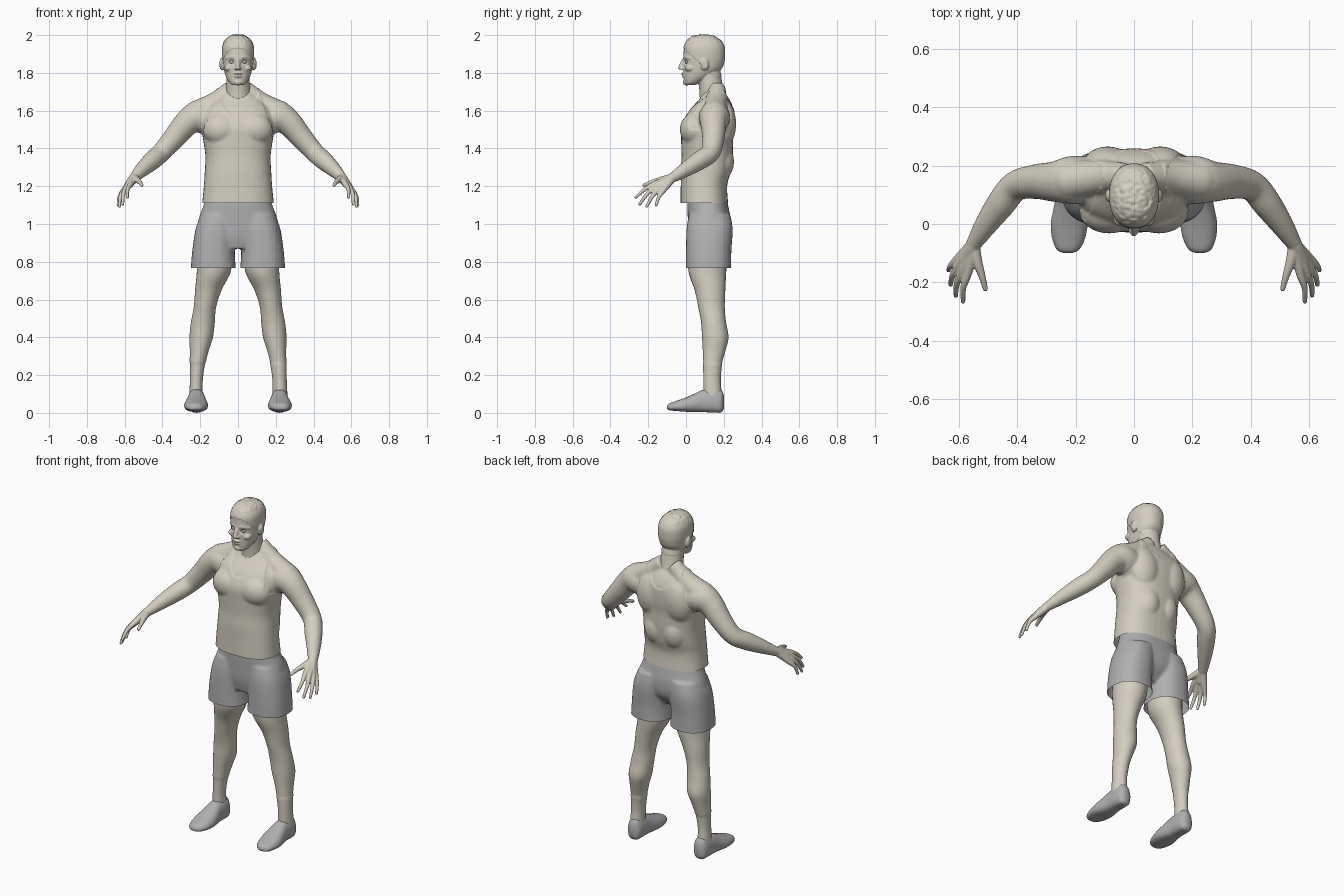
import bpy, bmesh, math
from mathutils import Vector, Matrix, noise

cube = bpy.data.objects.get("Cube")
if cube:
    bpy.data.objects.remove(cube, do_unlink=True)


def material(name, rgb):
    mat = bpy.data.materials.new(name)
    mat.use_nodes = True
    mat.diffuse_color = (*rgb, 1)
    mat.node_tree.nodes["Principled BSDF"].inputs["Base Color"].default_value = (*rgb, 1)
    return mat


SKIN = material("pale skin", (.66, .62, .53))
GREY = material("grey cloth and hair", (.44, .44, .45))


# ---------- shape helpers ----------
def spline(keys, steps=5):
    """Smoothly interpolate rows of numbers."""
    rows = [Vector(k) for k in keys]
    out = []
    for i in range(len(rows) - 1):
        a, b = rows[max(i - 1, 0)], rows[i]
        c, d = rows[i + 1], rows[min(i + 2, len(rows) - 1)]
        for s in range(steps):
            t = s / steps
            m, n = (c - a) / 2, (d - b) / 2
            out.append(b + m * t + (3 * (c - b) - 2 * m - n) * t ** 2
                       + (2 * (b - c) + m + n) * t ** 3)
    return out + [rows[-1]]


def circle(power=2, sides=32):
    """Unit superellipse points."""
    for i in range(sides):
        a = math.tau * i / sides
        c, s = math.cos(a), math.sin(a)
        yield (math.copysign(abs(c) ** (2 / power), c),
               math.copysign(abs(s) ** (2 / power), s))


def skin_rings(bm, rings):
    """Bridge rings of points into a closed tube."""
    loops = [[bm.verts.new(p) for p in ring] for ring in rings]
    n = len(loops[0])
    for lo, hi in zip(loops, loops[1:]):
        for i in range(n):
            j = (i + 1) % n
            bm.faces.new((lo[i], lo[j], hi[j], hi[i]))
    bm.faces.new(loops[0][::-1])
    bm.faces.new(loops[-1])


def stack(bm, keys, power=2):
    """Horizontal sections: x, y, z, half width, half depth."""
    skin_rings(bm, [[(x + rx * c, y + ry * s, z) for c, s in circle(power)]
                    for x, y, z, rx, ry in spline(keys)])


def blob(bm, centre, size):
    mat = Matrix.Translation(centre) @ Matrix.Diagonal((*size, 1))
    bmesh.ops.create_icosphere(bm, subdivisions=3, radius=1, matrix=mat)


def limb(bm, keys):
    """Round tube along x, y, z, radius, with a rounded tip."""
    rows = spline(keys)
    rings = []
    for i, row in enumerate(rows):
        way = rows[min(i + 1, len(rows) - 1)].xyz - rows[max(i - 1, 0)].xyz
        turn = way.to_track_quat('Z', 'Y')
        rings.append([row.xyz + turn @ Vector((c, s, 0)) * row[3]
                      for c, s in circle(sides=20)])
    skin_rings(bm, rings)
    blob(bm, rows[-1].xyz, [rows[-1][3]] * 3)


def mirror(bm):
    copy = bmesh.ops.duplicate(bm, geom=bm.verts[:] + bm.edges[:] + bm.faces[:])
    for v in copy["geom"]:
        if isinstance(v, bmesh.types.BMVert):
            v.co.x *= -1


def fuse(ob, voxel, smooth):
    """Merge overlapping parts into one smooth surface."""
    mod = ob.modifiers.new("fuse", 'REMESH')
    mod.mode, mod.voxel_size = 'VOXEL', voxel
    mod = ob.modifiers.new("soften", 'SMOOTH')
    mod.factor, mod.iterations = .5, smooth
    graph = bpy.context.evaluated_depsgraph_get()
    mesh = bpy.data.meshes.new_from_object(ob.evaluated_get(graph))
    ob.modifiers.clear()
    ob.data = mesh


def finish(name, bm, base=SKIN, voxel=0, smooth=3, field=None, lift=0, hem=None, sculpt=None):
    """Make the object; faces where field > 0 turn grey along a clean cut."""
    bmesh.ops.recalc_face_normals(bm, faces=bm.faces)
    ob = bpy.data.objects.new(name, bpy.data.meshes.new(name))
    bpy.context.collection.objects.link(ob)
    bm.to_mesh(ob.data)
    bm.free()
    if voxel:
        fuse(ob, voxel, smooth)
    bm = bmesh.new()
    bm.from_mesh(ob.data)
    if hem:
        bmesh.ops.bisect_plane(bm, geom=bm.verts[:] + bm.edges[:] + bm.faces[:],
                               plane_co=(0, 0, hem), plane_no=(0, 0, 1), clear_inner=True)
    if sculpt:
        for v in bm.verts:
            v.co += sculpt(v.co)
    if field:
        value = {v: field(v.co) for v in bm.verts}
        cuts = []
        for e in bm.edges[:]:
            a, b = e.verts
            if value[a] * value[b] < 0:
                t = value[a] / (value[a] - value[b])
                cuts.append(bmesh.utils.edge_split(e, a, min(max(t, .03), .97))[1])
        bmesh.ops.connect_verts(bm, verts=cuts)
        bm.normal_update()
        for f in bm.faces:
            f.material_index = int(field(f.calc_center_median()) > 0)
        moves = [(v, v.normal * lift) for v, f in value.items() if f > 0]
        for v, step in moves:
            v.co += step
    for f in bm.faces:
        f.smooth = True
    bm.to_mesh(ob.data)
    bm.free()
    ob.data.materials.clear()
    for mat in (base, GREY):
        ob.data.materials.append(mat)
    return ob


def ramp(z, points):
    """Piecewise linear lookup."""
    for (z0, w0), (z1, w1) in zip(points, points[1:]):
        if z < z1:
            return w0 + (w1 - w0) * max(0, (z - z0) / (z1 - z0))
    return points[-1][1]


# ---------- torso and arms, with vest ----------
def vest(p):
    x = abs(p.x)
    arm_edge = ramp(p.z, [(1.43, .225), (1.48, .195), (1.53, .167), (1.62, .14), (1.71, .112)])
    scoop = 1.57 if p.y < .15 else 1.6
    neck_edge = .1 * (max(p.z - scoop, 0) / .11) ** .45
    return min(arm_edge - x, max(x - neck_edge, scoop - p.z))


bm = bmesh.new()
limb(bm, [(.15, .15, 1.55, .08), (.215, .15, 1.565, .083), (.27, .145, 1.535, .07),
          (.335, .145, 1.46, .06), (.405, .13, 1.38, .052), (.455, .07, 1.335, .05),
          (.505, 0, 1.29, .04), (.55, -.07, 1.245, .027)])
limb(bm, [(.03, .165, 1.72, .045), (.12, .16, 1.64, .058), (.22, .15, 1.585, .068)])
blob(bm, (.085, .045, 1.5), (.1, .075, .085))   # chest
blob(bm, (.09, .19, 1.53), (.09, .073, .13))    # shoulder blade
blob(bm, (.06, .16, 1.33), (.08, .092, .11))    # lower back
mirror(bm)
stack(bm, [(0, .098, 1.08, .19, .125), (0, .095, 1.2, .178, .12), (0, .105, 1.28, .173, .13),
           (0, .112, 1.36, .17, .133), (0, .112, 1.45, .182, .135), (0, .117, 1.52, .192, .138),
           (0, .135, 1.6, .18, .118), (0, .15, 1.66, .12, .08), (0, .145, 1.7, .068, .055)], 2.4)
finish("torso_and_arms", bm, voxel=.008, smooth=4, field=vest, lift=.003, hem=1.112)

# ---------- hands ----------
bm = bmesh.new()
fingers = [((.568, -.165, 1.212), (.585, -.265, 1.142)), ((.588, -.16, 1.198), (.61, -.245, 1.105)),
           ((.6, -.142, 1.186), (.628, -.208, 1.093)), ((.604, -.12, 1.178), (.635, -.158, 1.1))]
for knuckle, tip in fingers:
    mid = Vector(knuckle).lerp(tip, .5) + Vector((.008, -.004, .006))
    limb(bm, [(.55, -.07, 1.245, .022), (*knuckle, .015), (*mid, .0105), (*tip, .008)])
limb(bm, [(.55, -.07, 1.245, .022), (.538, -.125, 1.235, .018),
          (.52, -.18, 1.222, .012), (.509, -.222, 1.206, .009)])
limb(bm, [(.535, -.045, 1.26, .028), (.555, -.08, 1.24, .025), (.577, -.12, 1.21, .022)])
mirror(bm)
finish("hands", bm, voxel=.004, smooth=2)


# ---------- head and neck, with cropped hair ----------
def hair(p):
    return min(p.z + .95 * p.y - 1.92, p.z - 1.775, .095 - abs(p.x) + max(0, p.z - 1.88))


def sculpt_head(p):
    move = Vector()
    socket = Vector((abs(p.x) - .033, (p.y + .008) * .5, (p.z - 1.858) * 1.3))
    move.y += .014 * math.exp(-(socket.length / .015) ** 2)
    if p.z > 1.94:
        move.z += .005 * noise.noise(p * 70) * min(1, (p.z - 1.94) * 40)
    return move


bm = bmesh.new()
blob(bm, (.083, .098, 1.845), (.013, .021, .033))  # ear
blob(bm, (.012, -.02, 1.823), (.008, .011, .008))  # nostril
blob(bm, (.05, .022, 1.825), (.022, .028, .018))   # cheekbone
limb(bm, [(0, -.004, 1.88, .011), (.03, 0, 1.884, .011), (.058, .022, 1.878, .01)])  # brow
mirror(bm)
stack(bm, [(0, .02, 1.735, .03, .025), (0, .035, 1.75, .048, .045), (0, .06, 1.78, .064, .073),
           (0, .085, 1.82, .075, .099), (0, .093, 1.86, .08, .108), (0, .096, 1.9, .083, .109),
           (0, .096, 1.94, .081, .105), (0, .095, 1.972, .066, .086),
           (0, .09, 1.992, .042, .056), (0, .09, 1.999, .015, .02)], 2.2)
limb(bm, [(0, .15, 1.62, .08), (0, .137, 1.7, .066), (0, .12, 1.8, .06)])
limb(bm, [(0, -.008, 1.875, .009), (0, -.022, 1.845, .011), (0, -.03, 1.828, .012)])  # nose
blob(bm, (0, -.014, 1.796), (.022, .011, .006))  # upper lip
blob(bm, (0, -.012, 1.782), (.02, .011, .006))   # lower lip
blob(bm, (0, .003, 1.75), (.024, .02, .017))     # chin
finish("head", bm, voxel=.004, smooth=3, field=hair, lift=.003, sculpt=sculpt_head)

bm = bmesh.new()
blob(bm, (.033, .008, 1.858), (.014, .013, .011))
mirror(bm)
finish("eyes", bm, base=GREY)

# ---------- shorts ----------
bm = bmesh.new()
stack(bm, [(.13, .12, .74, .121, .12), (.13, .12, .85, .113, .12),
           (.118, .125, .97, .107, .122), (.1, .125, 1.05, .095, .11)], 2.3)
mirror(bm)
stack(bm, [(0, .1, .87, .15, .07), (0, .12, .94, .21, .105), (0, .123, 1.02, .21, .113),
           (0, .115, 1.1, .182, .108), (0, .11, 1.16, .165, .1)], 2.3)
finish("shorts", bm, base=GREY, voxel=.008, smooth=4, hem=.768)

# ---------- legs with socks ----------
bm = bmesh.new()
stack(bm, [(.222, .14, .05, .038, .046), (.222, .14, .11, .037, .046), (.22, .138, .18, .036, .044),
           (.214, .141, .26, .042, .049), (.205, .149, .33, .05, .06), (.195, .155, .4, .062, .07),
           (.186, .146, .48, .063, .066), (.175, .135, .56, .059, .07), (.157, .127, .65, .07, .081),
           (.128, .113, .75, .09, .1), (.12, .115, .88, .095, .105)])
mirror(bm)
finish("legs", bm, field=lambda p: .268 - p.z, lift=.002)

# ---------- shoes: sections along y with centre, half width, top, sole ----------
bm = bmesh.new()
rings = []
for y, x, w, top, sole in spline([
        (-.1, .226, .012, .036, .02), (-.088, .226, .038, .05, .014), (-.05, .224, .056, .064, .01),
        (0, .222, .063, .082, .006), (.05, .22, .056, .104, .004), (.09, .22, .049, .122, .004),
        (.15, .22, .046, .13, .002), (.185, .22, .038, .124, .002), (.2, .22, .018, .095, .02)]):
    rings.append([(x + w * c * (1 - .2 * max(s, 0)), y, sole + (top - sole) * (s + 1) / 2)
                  for c, s in circle(2.8)])
skin_rings(bm, rings)
mirror(bm)
finish("shoes", bm, base=GREY)
